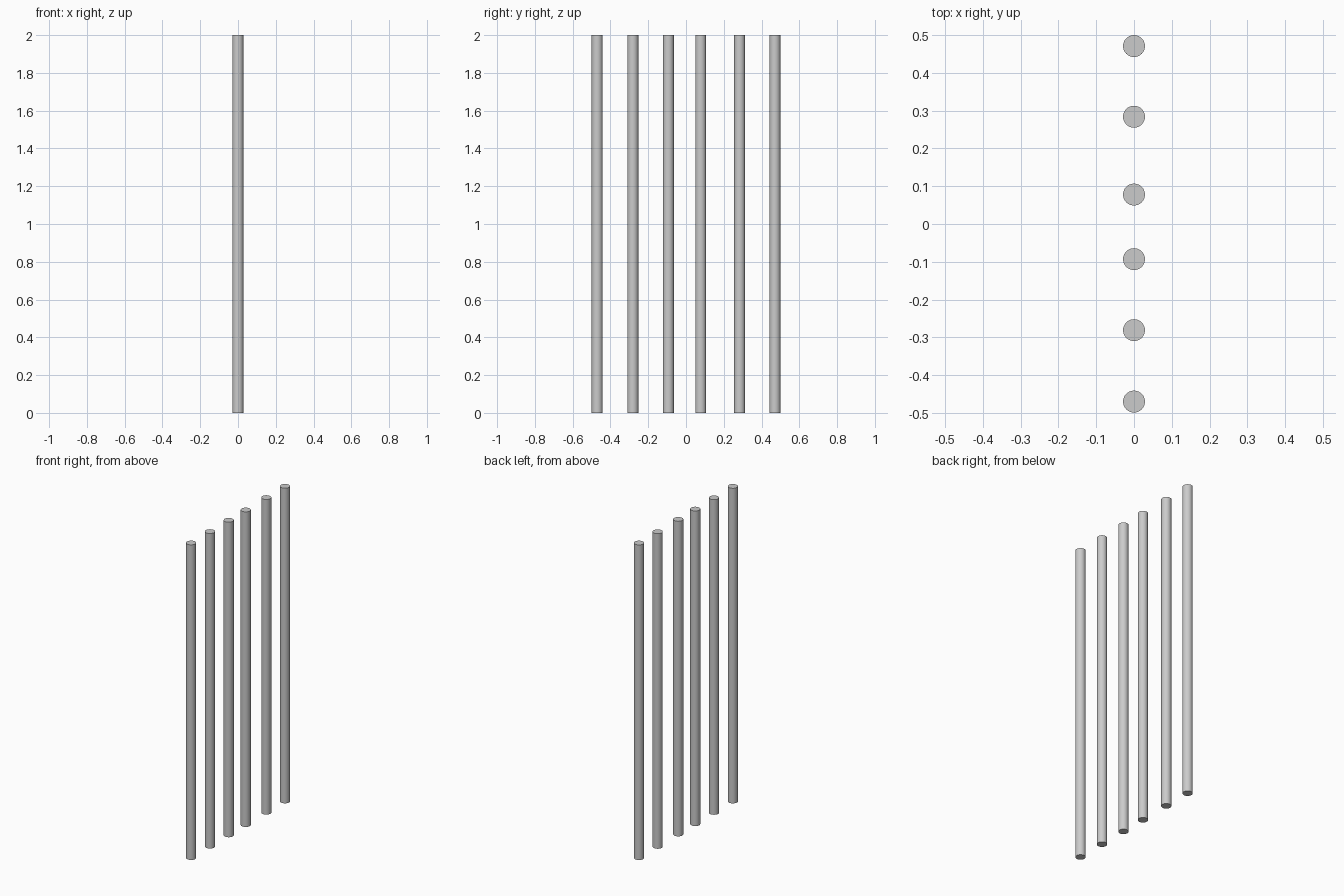
import bpy, math

if "Cube" in bpy.data.objects:
    bpy.data.objects.remove(bpy.data.objects["Cube"])

RADIUS = 0.029
HEIGHT = 2.0
# Slightly uneven spacing of the bars along y
BAR_Y = [-0.470, -0.281, -0.093, 0.078, 0.284, 0.471]


def add_bar(index, y):
    bpy.ops.mesh.primitive_cylinder_add(
        vertices=32, radius=RADIUS, depth=HEIGHT, location=(0, y, HEIGHT / 2))
    bar = bpy.context.object
    bar.name = f"vertical_bar_{index}"
    bpy.ops.object.shade_smooth_by_angle(angle=math.radians(30))


# Row of upright round bars
for i, y in enumerate(BAR_Y, 1):
    add_bar(i, y)
